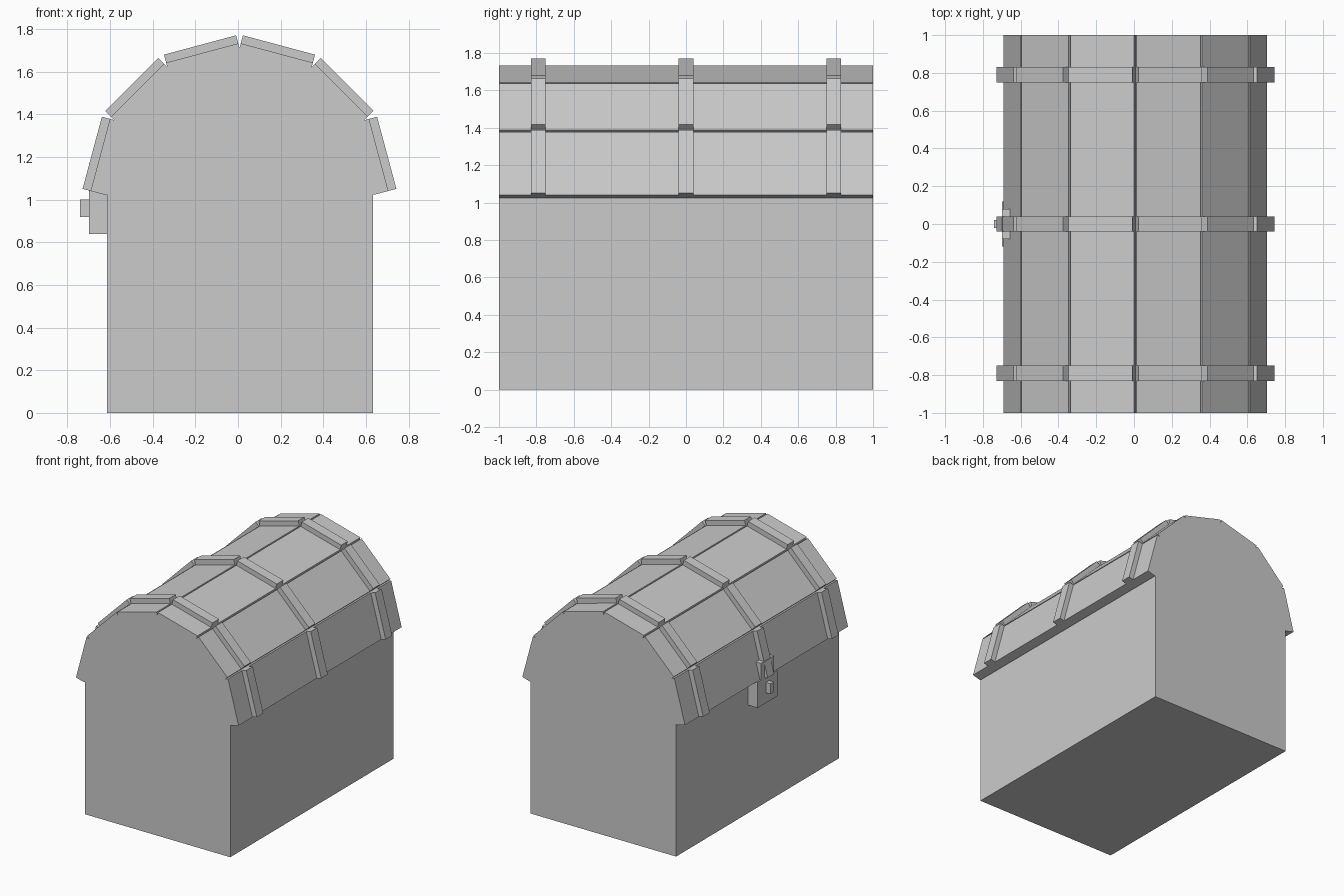
import bpy
import bmesh
from math import sin, cos, tan, radians
from mathutils import Matrix

if "Cube" in bpy.data.objects:
    bpy.data.objects.remove(bpy.data.objects["Cube"], do_unlink=True)

# One plain grey for the whole chest
grey = bpy.data.materials.new("plain grey")
grey.use_nodes = True
COLOUR = (0.6, 0.6, 0.6, 1)
grey.diffuse_color = COLOUR
grey.node_tree.nodes["Principled BSDF"].inputs["Base Color"].default_value = COLOUR

CX, CZ = 0.007, 1.035      # centre of the lid arc
APOTHEM = 0.676            # arc centre to plank surface
HALF = 0.175               # half length of one plank
PLANK = 0.064              # plank thickness
ANGLES = [radians(a) for a in range(-75, 90, 30)]


def finish(name, bm):
    bmesh.ops.recalc_face_normals(bm, faces=bm.faces)
    mesh = bpy.data.meshes.new(name)
    bm.to_mesh(mesh)
    bm.free()
    mesh.materials.append(grey)
    obj = bpy.data.objects.new(name, mesh)
    bpy.context.collection.objects.link(obj)
    return obj


def box(name, x, y, z):
    """Box from (low, high) pairs."""
    bm = bmesh.new()
    size = [b - a for a, b in (x, y, z)]
    mid = [(a + b) / 2 for a, b in (x, y, z)]
    mat = Matrix.Translation(mid) @ Matrix.Diagonal((*size, 1))
    bmesh.ops.create_cube(bm, size=1, matrix=mat)
    return finish(name, bm)


def prism(name, profile, y0, y1):
    """Extrude an x-z outline along y."""
    bm = bmesh.new()
    face = bm.faces.new([bm.verts.new((x, y0, z)) for x, z in profile])
    new = bmesh.ops.extrude_face_region(bm, geom=[face])["geom"]
    verts = [v for v in new if isinstance(v, bmesh.types.BMVert)]
    bmesh.ops.translate(bm, verts=verts, vec=(0, y1 - y0, 0))
    return finish(name, bm)


def on_arc(angle, height, along):
    """Point at a height over the arc centre, shifted along the plank."""
    return (CX + height * sin(angle) + along * cos(angle),
            CZ + height * cos(angle) - along * sin(angle))


# Lid: six planks with a narrow V groove at each joint
lid = [on_arc(ANGLES[0], APOTHEM - PLANK, -HALF)]
groove = HALF / tan(radians(15))
for i, a in enumerate(ANGLES):
    lid += [on_arc(a, APOTHEM, -HALF), on_arc(a, APOTHEM, HALF)]
    if i < len(ANGLES) - 1:
        lid.append(on_arc(a, groove, HALF))
lid.append(on_arc(ANGLES[-1], APOTHEM - PLANK, HALF))
prism("lid", lid, -1, 1)

# Chest body
box("body", (CX - 0.622, CX + 0.627), (-1, 1), (0, lid[0][1]))

# Three straps, one bar on each plank
for s, y in enumerate((-0.79, 0, 0.79)):
    for i, a in enumerate(ANGLES):
        bar = [on_arc(a, h, d) for h, d in (
            (APOTHEM - 0.01, -HALF), (APOTHEM + 0.039, -HALF),
            (APOTHEM + 0.039, HALF), (APOTHEM - 0.01, HALF))]
        prism(f"strap_{s + 1}_bar_{i + 1}", bar, y - 0.04, y + 0.04)

# Lock: plate, hasp and knob
box("lock_plate", (-0.70, -0.60), (-0.12, 0.12), (0.84, 1.04))
box("lock_hasp", (-0.70, -0.65), (-0.08, 0.08), (1.02, 1.17))
box("lock_knob", (-0.74, -0.69), (-0.02, 0.02), (0.92, 1.0))
